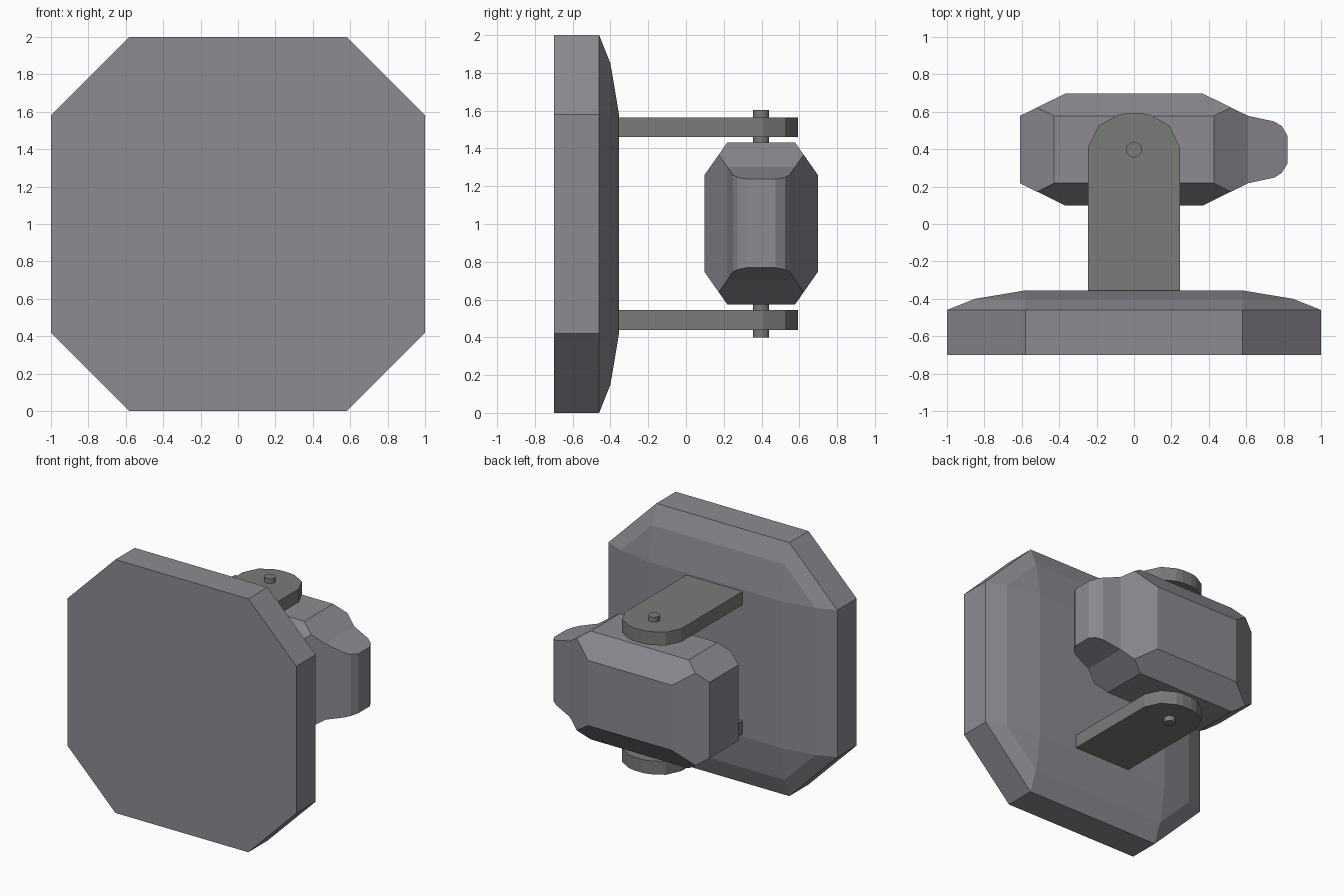
import bpy, bmesh, math
from itertools import product

if "Cube" in bpy.data.objects:
    bpy.data.objects.remove(bpy.data.objects["Cube"])


def make_material(name, rgb):
    mat = bpy.data.materials.new(name)
    mat.diffuse_color = (*rgb, 1)
    mat.use_nodes = True
    mat.node_tree.nodes["Principled BSDF"].inputs["Base Color"].default_value = mat.diffuse_color
    return mat


SHELL = make_material("shell_grey", (0.27, 0.255, 0.285))
METAL = make_material("metal_grey", (0.195, 0.20, 0.19))


def finish(name, bm, mat):
    bmesh.ops.recalc_face_normals(bm, faces=bm.faces)
    mesh = bpy.data.meshes.new(name)
    bm.to_mesh(mesh)
    bm.free()
    mesh.materials.append(mat)
    obj = bpy.data.objects.new(name, mesh)
    bpy.context.collection.objects.link(obj)
    return obj


def add_loft(bm, rings):
    """Join matching rings of points and cap both ends."""
    loops = [[bm.verts.new(p) for p in ring] for ring in rings]
    n = len(loops[0])
    for a, b in zip(loops, loops[1:]):
        for i in range(n):
            j = (i + 1) % n
            bm.faces.new((a[i], a[j], b[j], b[i]))
    bm.faces.new(loops[0])
    bm.faces.new(loops[-1])
    return bm


# Wall plate: chamfered square whose back edge rounds over in two steps
def octagon(h, y):
    c = 0.58
    pts = [(h, -c), (h, c), (c, h), (-c, h), (-h, c), (-h, -c), (-c, -h), (c, -h)]
    return [(x, y, 1 + z) for x, z in pts]


plate = add_loft(bmesh.new(), [octagon(h, y) for h, y in
                               ((1, -0.70), (1, -0.46), (0.85, -0.40), (0.581, -0.355))])
bmesh.ops.remove_doubles(plate, verts=plate.verts, dist=0.003)
finish("wall_plate", plate, SHELL)

# Two round-ended arms
outline = [(-0.245, -0.37), (0.245, -0.37), (0.245, 0.41), (0.19, 0.525), (0.09, 0.582),
           (0.04, 0.592), (-0.04, 0.592), (-0.09, 0.582), (-0.19, 0.525), (-0.245, 0.41)]
for name, z0, z1 in (("lower_arm", 0.44, 0.545), ("upper_arm", 1.46, 1.565)):
    arm = add_loft(bmesh.new(), [[(x, y, z) for x, y in outline] for z in (z0, z1)])
    finish(name, arm, METAL)

# Pivot pin through both arms and the head
circle = [(0.042 * math.cos(math.tau * i / 16), 0.398 + 0.042 * math.sin(math.tau * i / 16))
          for i in range(16)]
pin = add_loft(bmesh.new(), [[(x, y, z) for x, y in circle] for z in (0.40, 1.603)])
finish("pivot_pin", pin, METAL)

# Head: chamfered block, one octant of corners mirrored to all eight
bm = bmesh.new()
for u, v, w in ((0.7, 0.6, 1), (1, 0.6, 0.7), (0.6, 1, 0.6), (0.85, 0.75, 0.85)):
    for sx, sy, sz in product((-1, 1), repeat=3):
        bm.verts.new((0.61 * u * sx, 0.398 + 0.3 * v * sy, 1.003 + 0.428 * w * sz))
bmesh.ops.convex_hull(bm, input=bm.verts)
bmesh.ops.dissolve_limit(bm, angle_limit=math.radians(2), verts=bm.verts, edges=bm.edges)

# Nose: rounded tip, tapering in height, welded to the right end of the head
half = [(0.61, 0.18), (0.75, 0.15), (0.79, 0.125), (0.82, 0.075)]
nose = half + [(x, -y) for x, y in reversed(half)]
add_loft(bm, [[(x, 0.398 + y, 1.003 + s * (0.2996 - 0.31 * (x - 0.61))) for x, y in nose]
              for s in (-1, 1)])
joint = [f for f in bm.faces if all(abs(v.co.x - 0.61) < 0.001 for v in f.verts)]
bmesh.ops.delete(bm, geom=joint, context='FACES_ONLY')
bmesh.ops.remove_doubles(bm, verts=bm.verts, dist=0.002)
finish("head", bm, SHELL)
